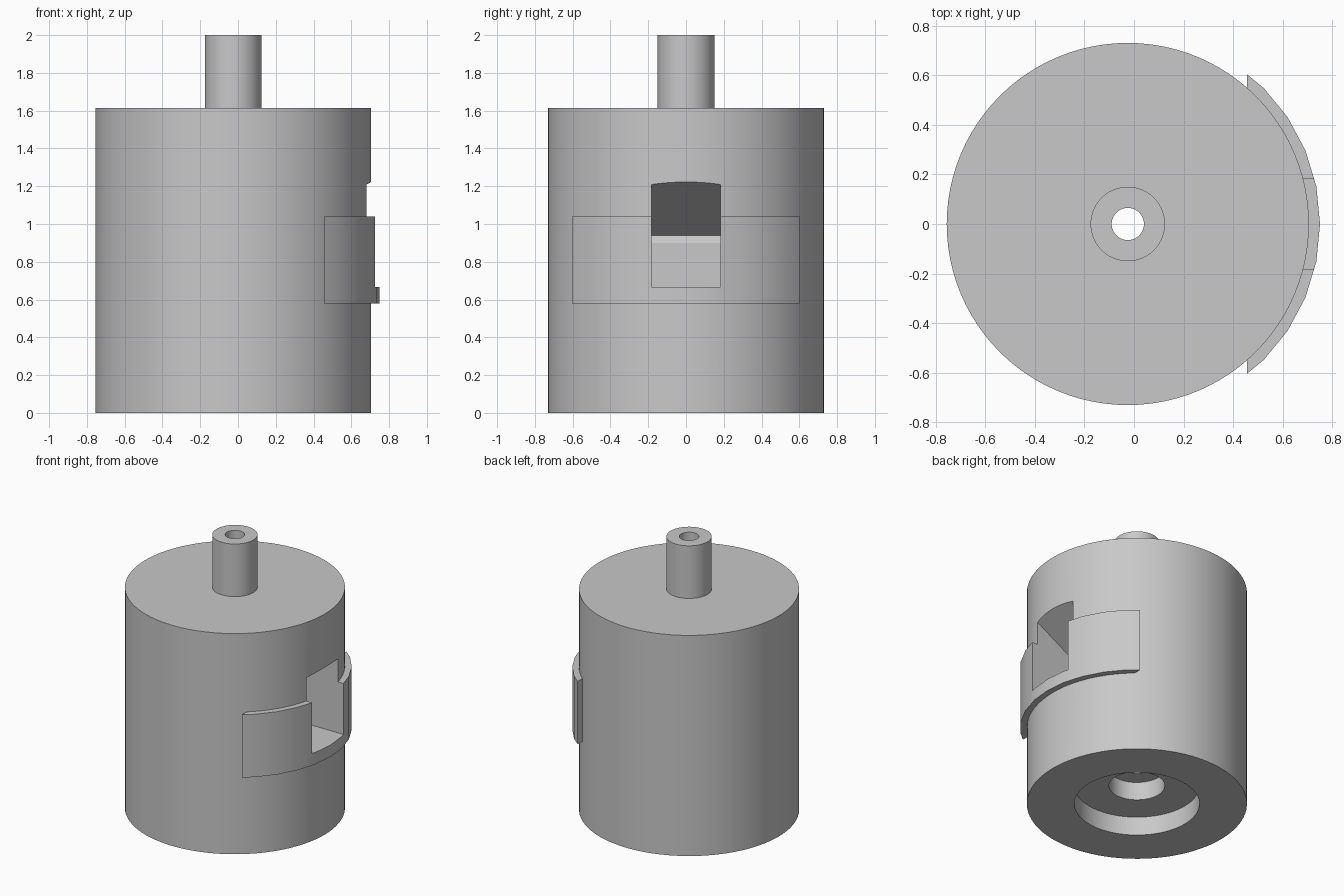
import bpy, bmesh, math
from mathutils import Vector

if "Cube" in bpy.data.objects:
    bpy.data.objects.remove(bpy.data.objects["Cube"], do_unlink=True)

CX = -0.025          # axis of the round body
COLOUR = (0.58, 0.58, 0.58, 1)

grey = bpy.data.materials.new("plain_grey")
grey.use_nodes = True
grey.diffuse_color = COLOUR
grey.node_tree.nodes["Principled BSDF"].inputs["Base Color"].default_value = COLOUR


def finish(name, bm):
    bmesh.ops.recalc_face_normals(bm, faces=bm.faces)
    mesh = bpy.data.meshes.new(name)
    bm.to_mesh(mesh)
    bm.free()
    mesh.materials.append(grey)
    obj = bpy.data.objects.new(name, mesh)
    bpy.context.collection.objects.link(obj)
    return obj


def lathe(name, profile, steps):
    """Turn a closed (radius, height) profile round the body axis."""
    bm = bmesh.new()
    rings = []
    for i in range(steps):
        a = math.tau * i / steps
        rings.append([bm.verts.new((CX + r * math.cos(a), r * math.sin(a), z))
                      for r, z in profile])
    n = len(profile)
    for i in range(steps):
        p, q = rings[i], rings[(i + 1) % steps]
        for j in range(n):
            k = (j + 1) % n
            bm.faces.new((p[j], q[j], q[k], p[k]))
    return finish(name, bm)


def prism(name, outline, offset):
    """Extrude a flat outline along an offset."""
    bm = bmesh.new()
    face = bm.faces.new([bm.verts.new(p) for p in outline])
    out = bmesh.ops.extrude_face_region(bm, geom=[face])
    verts = [v for v in out["geom"] if isinstance(v, bmesh.types.BMVert)]
    bmesh.ops.translate(bm, verts=verts, vec=Vector(offset))
    return finish(name, bm)


# Body with top stem, through bore and stepped recess underneath
body = lathe("body", [(0.73, 0), (0.73, 1.615), (0.15, 1.615), (0.15, 2),
                      (0.065, 2), (0.065, 0.27), (0.185, 0.27),
                      (0.185, 0.137), (0.415, 0.137), (0.415, 0)], 96)

# Raised collar: a faceted ring segment cut off square at both ends
R_OUT, R_IN, END_X = 0.775, 0.725, 0.48
step = math.tau / 32
half = [(R_OUT * math.cos(i * step), R_OUT * math.sin(i * step)) for i in range(6)]
inside, outside = half[4], half[5]
t = (END_X - inside[0]) / (outside[0] - inside[0])
half[5] = (END_X, inside[1] + t * (outside[1] - inside[1]))
end_angle = math.acos(END_X / R_IN)
inner = [(R_IN * math.cos(end_angle * i / 16), R_IN * math.sin(end_angle * i / 16))
         for i in range(16, -17, -1)]
outer = [(x, -y) for x, y in reversed(half[1:])] + half
collar = prism("collar", [(CX + x, y, 0.58) for x, y in outer + inner], (0, 0, 0.46))

# Side pocket with a sloping roof
pocket = prism("pocket_cutter",
               [(x, -0.183, z) for x, z in [(0.9, 1.335), (0.215, 0.94), (0.238, 0.9),
                                            (0.238, 0.667), (0.9, 0.667)]],
               (0, 0.366, 0))
pocket.hide_render = True
pocket.hide_viewport = True

for obj in (body, collar):
    cut = obj.modifiers.new("pocket", "BOOLEAN")
    cut.operation = "DIFFERENCE"
    cut.solver = "EXACT"
    cut.object = pocket

# Apply the cuts, then smooth the round walls
bpy.context.view_layer.update()
graph = bpy.context.evaluated_depsgraph_get()
for obj in (body, collar):
    mesh = bpy.data.meshes.new_from_object(obj.evaluated_get(graph))
    obj.modifiers.clear()
    obj.data = mesh
bpy.data.objects.remove(pocket, do_unlink=True)
bpy.ops.object.select_all(action="DESELECT")
for obj in (body, collar):
    obj.select_set(True)
bpy.context.view_layer.objects.active = body
bpy.ops.object.shade_smooth_by_angle(angle=math.radians(25))
